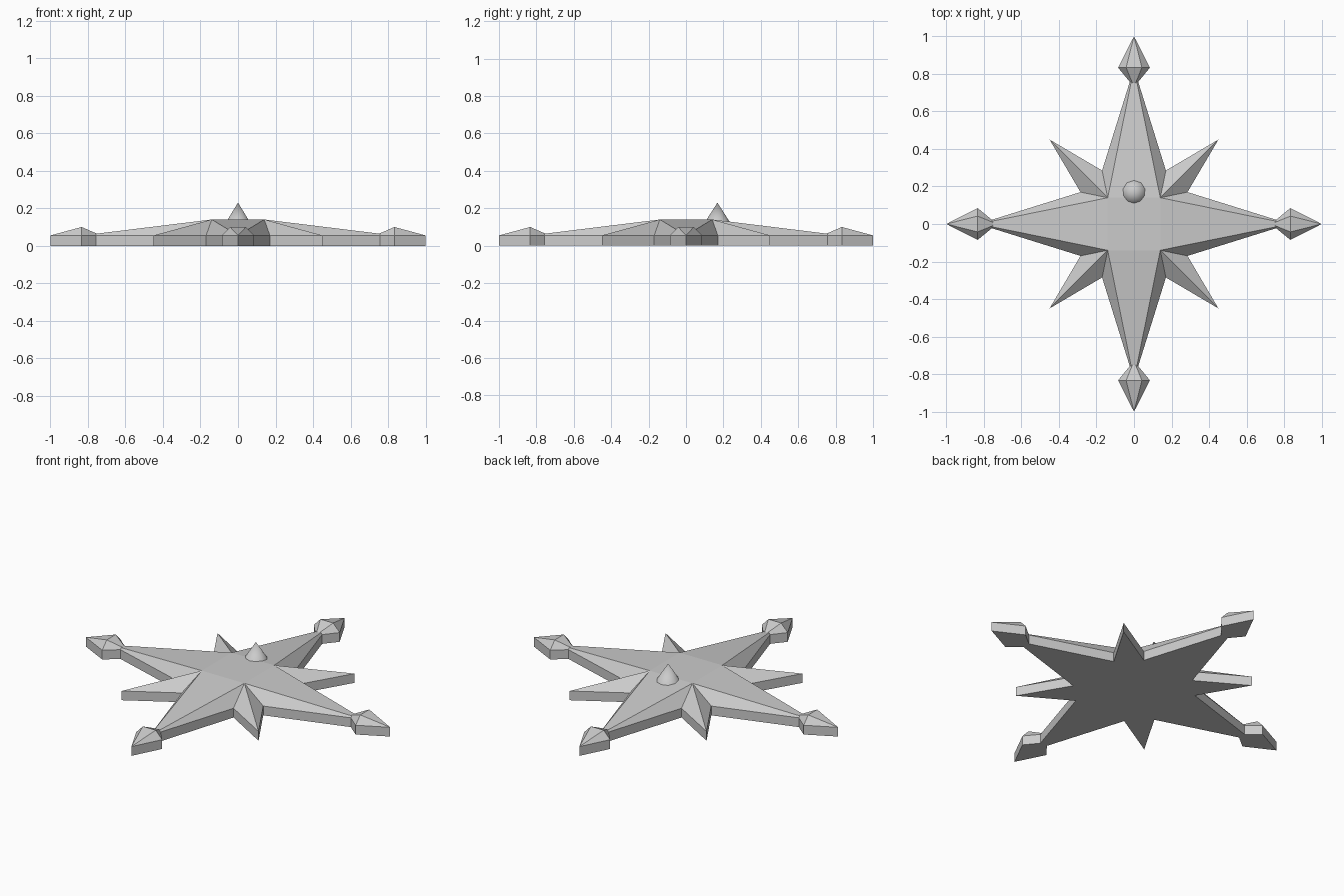
import bpy, bmesh, math
from mathutils import Matrix, Vector

if "Cube" in bpy.data.objects:
    bpy.data.objects.remove(bpy.data.objects["Cube"])

WALL = 0.055   # height of the vertical rim
TOP = 0.14     # height of the raised centre


def finish(bm, name):
    bmesh.ops.remove_doubles(bm, verts=bm.verts, dist=0.0005)
    bmesh.ops.recalc_face_normals(bm, faces=bm.faces)
    mesh = bpy.data.meshes.new(name)
    bm.to_mesh(mesh)
    bm.free()
    obj = bpy.data.objects.new(name, mesh)
    bpy.context.collection.objects.link(obj)
    return obj


def poly(bm, *points):
    return bm.faces.new([bm.verts.new(p) for p in points])


def rim(bm, outline):
    # vertical walls plus the flat underside
    for i, a in enumerate(outline):
        b = outline[(i + 1) % len(outline)]
        poly(bm, (a.x, a.y, 0), (b.x, b.y, 0), b, a)
    poly(bm, *[(p.x, p.y, 0) for p in outline])


# Star body: four long arms and four short diagonal points
bm = bmesh.new()
outline, corners = [], []
for i in range(4):
    r = Matrix.Rotation(i * math.pi / 2, 3, 'Z')
    tip, v1, diag, v2, next_tip = [r @ Vector((x, y, WALL)) for x, y in
        ((0.83, 0), (0.285, 0.17), (0.45, 0.45), (0.17, 0.285), (0, 0.83))]
    corner = r @ Vector((0.14, 0.14, TOP))
    prev = r @ Vector((0.14, -0.14, TOP))
    outline += [tip, v1, diag, v2]
    corners.append(corner)
    poly(bm, prev, tip, corner)
    for a, b in ((tip, v1), (v1, diag), (diag, v2), (v2, next_tip)):
        poly(bm, corner, a, b)
poly(bm, *corners)
rim(bm, outline)
finish(bm, "star_body")

# Faceted diamond at the end of each long arm
for i, side in enumerate(("right", "back", "left", "front")):
    bm = bmesh.new()
    r = Matrix.Rotation(i * math.pi / 2, 3, 'Z')
    tip, left, inner, right = ring = [r @ Vector((x, y, WALL)) for x, y in
        ((1.0, 0), (0.833, 0.085), (0.73, 0), (0.833, -0.085))]
    pl, pr = [r @ Vector((0.833, y, 0.10)) for y in (0.042, -0.042)]
    for f in ((tip, pl, pr), (inner, pr, pl), (tip, left, pl),
              (left, inner, pl), (inner, right, pr), (right, tip, pr)):
        poly(bm, *f)
    rim(bm, ring)
    finish(bm, side + "_diamond")

# Small pointed stud marking the back arm
bpy.ops.mesh.primitive_cone_add(vertices=10, radius1=0.064, radius2=0,
                                depth=0.10, location=(0, 0.168, 0.18))
stud = bpy.context.object
stud.name = "north_stud"
bpy.ops.object.shade_smooth_by_angle(angle=math.radians(50))
